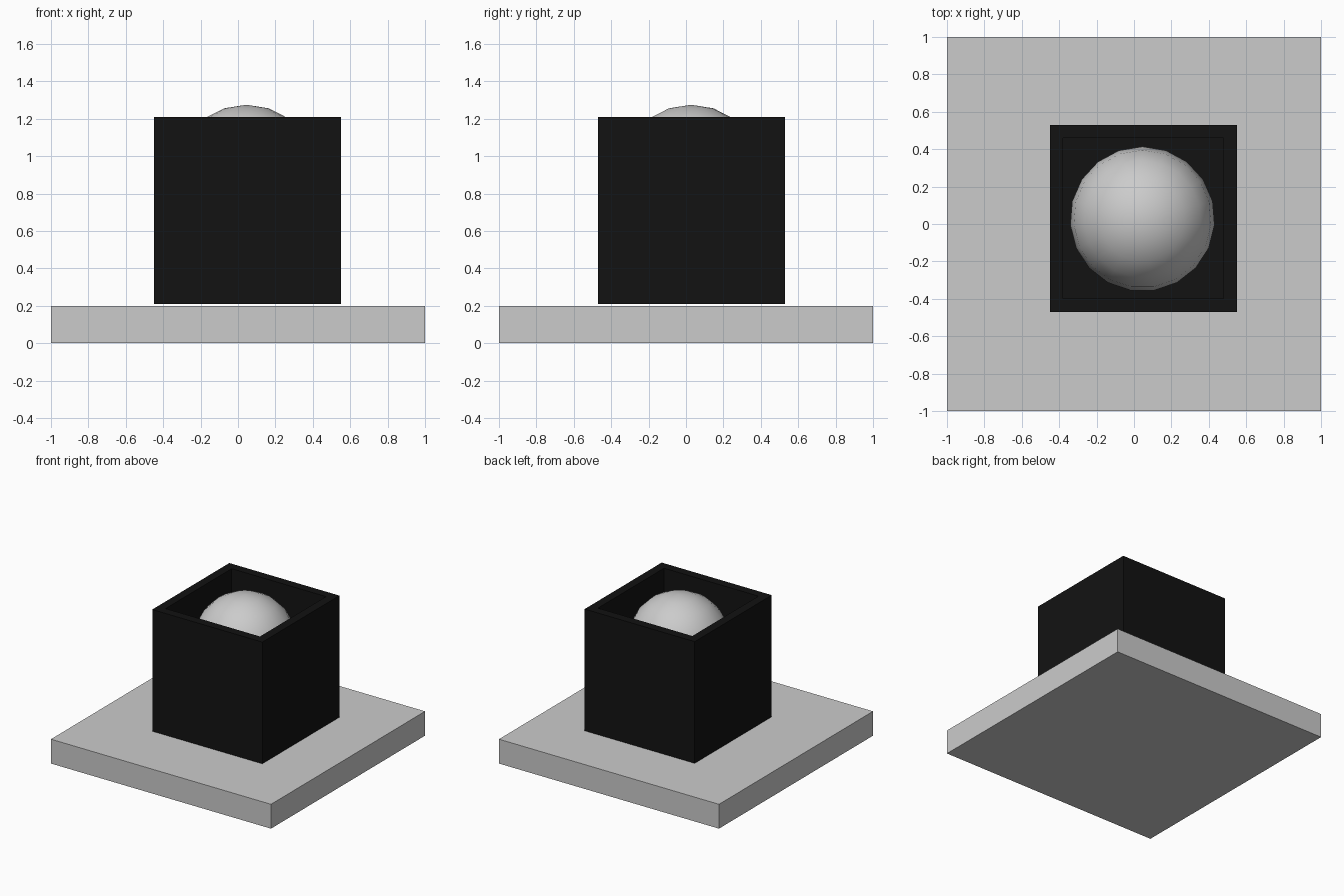
import bpy
import bmesh
from mathutils import Matrix, Vector

if "Cube" in bpy.data.objects:
    bpy.data.objects.remove(bpy.data.objects["Cube"])


def make_object(name, bm, smooth=False, material=None):
    mesh = bpy.data.meshes.new(name)
    for face in bm.faces:
        face.smooth = smooth
    bm.to_mesh(mesh)
    bm.free()
    if material:
        mesh.materials.append(material)
    obj = bpy.data.objects.new(name, mesh)
    bpy.context.collection.objects.link(obj)
    return obj


def block(size, centre):
    bm = bmesh.new()
    bmesh.ops.create_cube(bm, size=1)
    bmesh.ops.scale(bm, vec=size, verts=bm.verts)
    bmesh.ops.translate(bm, vec=centre, verts=bm.verts)
    return bm


# Square base slab
make_object("base_slab", block((2, 2, 0.2), (0, 0, 0.1)))

# Black box, open at the top, floating just above the slab
WALL = 0.1
black = bpy.data.materials.new("black")
black.diffuse_color = (0.006, 0.006, 0.006, 1)
black.use_nodes = True
black.node_tree.nodes["Principled BSDF"].inputs["Base Color"].default_value = black.diffuse_color

bm = block((1, 1, 1), (0.05, 0.03, 0.71))
top = max(bm.faces, key=lambda f: f.calc_center_median().z)
bmesh.ops.inset_region(bm, faces=[top], thickness=WALL)
cavity = bmesh.ops.extrude_discrete_faces(bm, faces=[top])["faces"][0]
bmesh.ops.translate(bm, vec=(0, 0, WALL - 1), verts=cavity.verts)
bmesh.ops.recalc_face_normals(bm, faces=bm.faces)
make_object("open_box", bm, material=black)

# Smooth ball resting in the box, rising slightly over the rim
bm = bmesh.new()
bmesh.ops.create_uvsphere(bm, u_segments=19, v_segments=10, radius=0.387)
# Put one meridian at the back (+y)
if max(v.co.y for v in bm.verts) < -min(v.co.y for v in bm.verts):
    bmesh.ops.rotate(bm, verts=bm.verts, cent=Vector((0, 0, 0)),
                     matrix=Matrix.Rotation(3.14159265, 3, 'Z'))
bmesh.ops.translate(bm, vec=(0.045, 0.027, 0.888), verts=bm.verts)
make_object("ball", bm, smooth=True)
